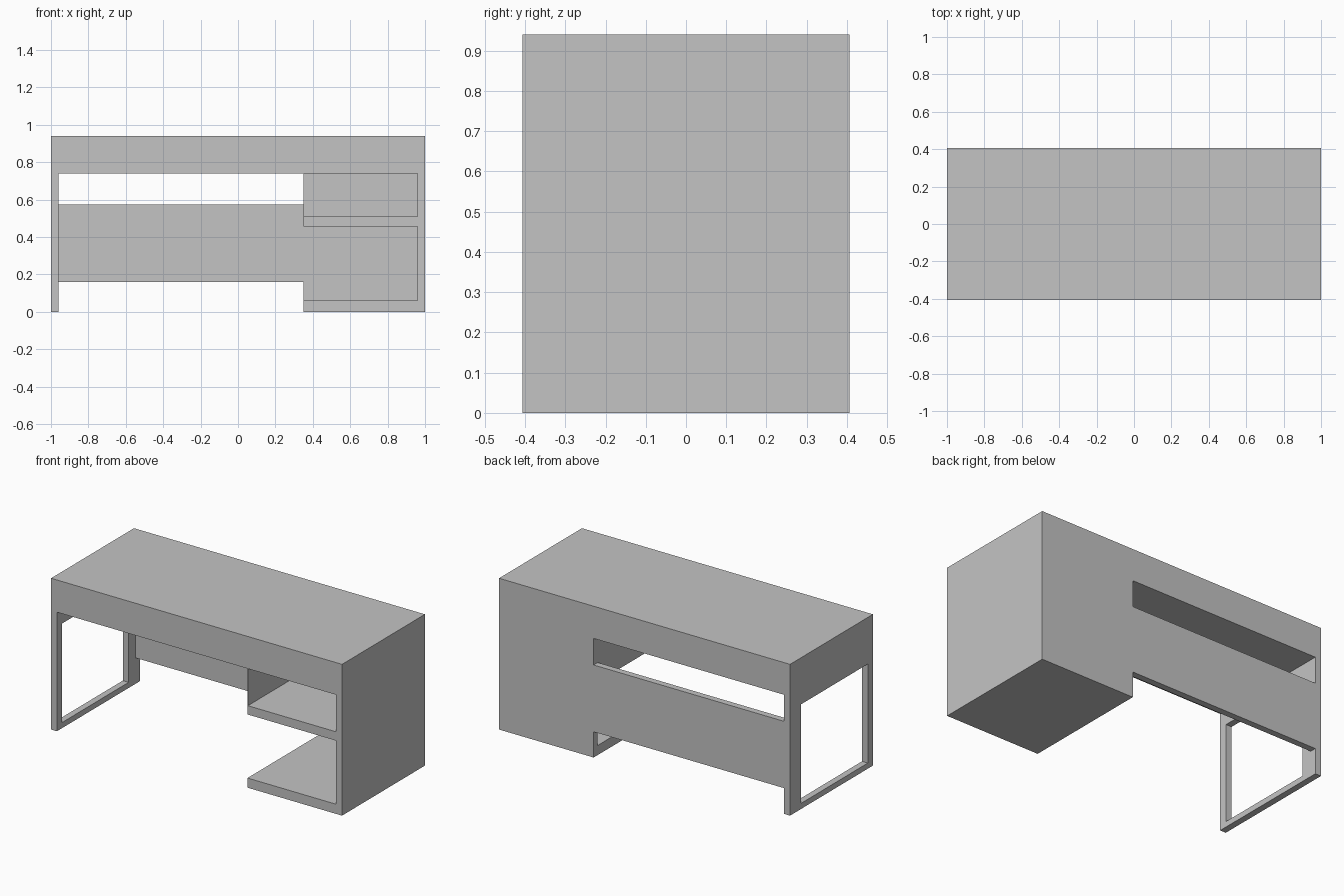
import bpy
import bmesh

cube = bpy.data.objects.get("Cube")
if cube:
    bpy.data.objects.remove(cube, do_unlink=True)

grey = bpy.data.materials.new("light_grey")
grey.use_nodes = True
colour = (0.55, 0.55, 0.55, 1)
grey.diffuse_color = colour
grey.node_tree.nodes["Principled BSDF"].inputs["Base Color"].default_value = colour

# Main dimensions
W, D, H = 1.0, 0.407, 0.94
SLAB = 0.74          # underside of the desk top
T = 0.04             # board thickness
PED = 0.35           # inner edge of the shelf unit
INNER = W - T
BACK = D - T


def box(name, x, y, z):
    """Box from (min, max) ranges on each axis."""
    mesh = bpy.data.meshes.new(name)
    bm = bmesh.new()
    bmesh.ops.create_cube(bm, size=1)
    for v in bm.verts:
        v.co = [r[0] if c < 0 else r[1] for c, r in zip(v.co, (x, y, z))]
    bm.to_mesh(mesh)
    bm.free()
    mesh.materials.append(grey)
    obj = bpy.data.objects.new(name, mesh)
    bpy.context.collection.objects.link(obj)
    return obj


# Thick desk top and solid end panel
box("desk_top", (-W, W), (-D, D), (SLAB, H))
box("end_panel", (INNER, W), (-D, D), (0, SLAB))

# Open shelf unit: back, base, shelf and thin upper divider
box("shelf_unit_back", (PED, INNER), (BACK, D), (0, SLAB))
box("shelf_unit_base", (PED, INNER), (-D, BACK), (0, 0.06))
box("middle_shelf", (PED, INNER), (-D, BACK), (0.455, 0.51))
box("shelf_divider", (PED, PED + 0.003), (-D, BACK), (0.51, SLAB))

# Modesty panel with a gap above it
box("modesty_panel", (-INNER, PED), (BACK, D), (0.16, 0.575))

# Open leg frame at the other end
leg_x = (-W, -INNER)
front, rear, low, high = -D + 0.05, D - 0.11, 0.035, 0.65
box("front_leg", leg_x, (-D, front), (0, SLAB))
box("rear_leg", leg_x, (rear, D), (0, SLAB))
box("leg_foot_rail", leg_x, (front, rear), (0, low))
box("leg_top_rail", leg_x, (front, rear), (high, SLAB))
